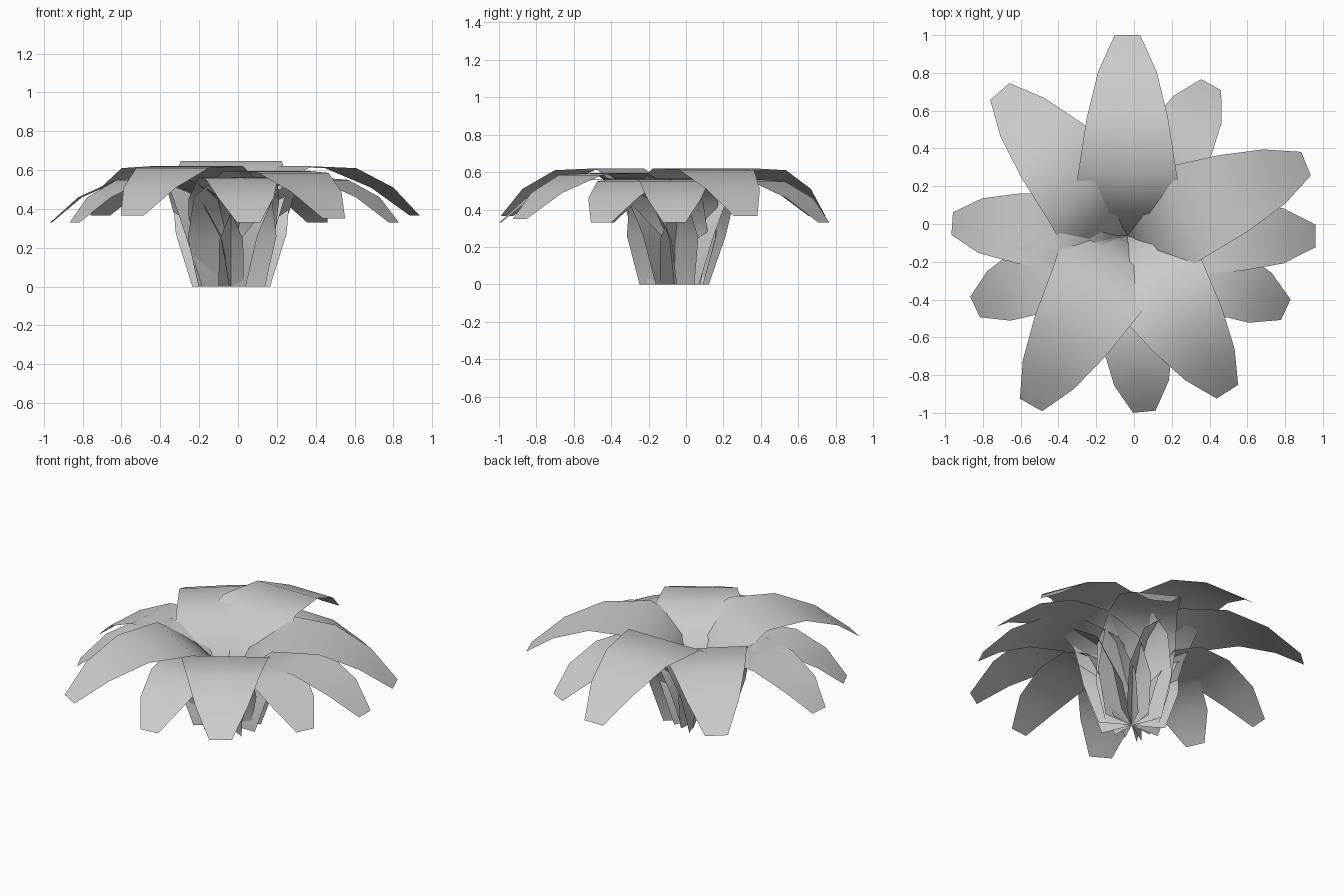
import bpy
import bmesh
import math
from mathutils import Matrix

if "Cube" in bpy.data.objects:
    bpy.data.objects.remove(bpy.data.objects["Cube"])

CENTRE = (-0.035, -0.063, 0.0)

# Leaf profiles: distance from centre, height, full width
OUTER = [(0.0, 0.0, 0.31), (0.035, 0.24, 0.44), (0.14, 0.45, 0.47),
         (0.36, 0.565, 0.405), (0.58, 0.55, 0.37), (0.78, 0.46, 0.29), (0.93, 0.33, 0.12)]
UPPER = [(0.0, 0.0, 0.40), (0.03, 0.26, 0.57), (0.12, 0.48, 0.61),
         (0.335, 0.62, 0.52), (0.62, 0.61, 0.43), (0.86, 0.51, 0.31), (1.05, 0.365, 0.135)]


def leaf(name, profile, angle, reach, lift=1.0):
    """Thin leaf, flat across its width, rising from the centre and bent along the profile."""
    scale = (reach - 0.35) / (profile[-1][0] - 0.35)
    bm = bmesh.new()
    rows = []
    for r, z, w in profile:
        if r > 0.37:
            r = 0.35 + (r - 0.35) * scale
        rows.append([bm.verts.new((r, s * w / 2, z * lift)) for s in (-1, 0, 1)])
    for a, b in zip(rows, rows[1:]):
        for i in range(2):
            bm.faces.new((a[i], b[i], b[i + 1], a[i + 1]))
    bm.transform(Matrix.Translation(CENTRE) @ Matrix.Rotation(math.radians(angle), 4, 'Z'))
    for f in bm.faces:
        f.smooth = True
    mesh = bpy.data.meshes.new(name)
    bm.to_mesh(mesh)
    bm.free()
    obj = bpy.data.objects.new(name, mesh)
    bpy.context.collection.objects.link(obj)
    return obj


# Lower, outer ring of shorter leaves
for i, (angle, reach) in enumerate([(0, 0.995), (61, 0.915), (176, 0.93),
                                    (205, 0.89), (275.5, 0.935), (335, 0.925)]):
    leaf(f"outer_leaf_{i + 1}", OUTER, angle, reach)

# Upper ring of large leaves
for i, (angle, reach, lift) in enumerate([(90, 1.063, 1.045), (22, 1.02, 1.0), (131.5, 1.02, 1.0),
                                          (240.3, 1.03, 1.0), (302.7, 0.98, 0.96)]):
    leaf(f"upper_leaf_{i + 1}", UPPER, angle, reach, lift)
